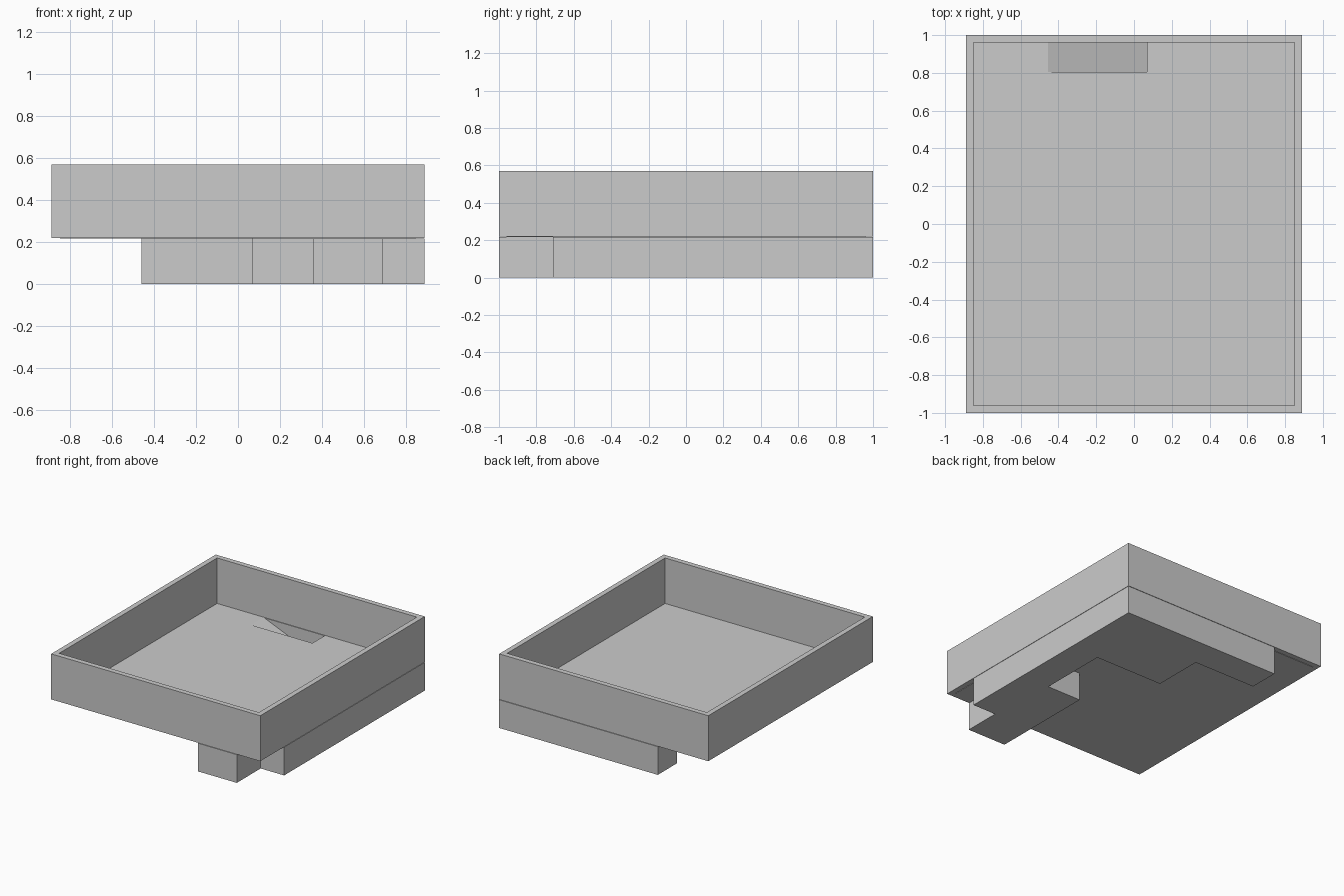
import bpy, bmesh

if "Cube" in bpy.data.objects:
    bpy.data.objects.remove(bpy.data.objects["Cube"])

W, D = 0.89, 1.0           # half width, half depth
MID, TOP = 0.22, 0.57      # upper floor level, rim height
T = 0.04                   # wall thickness
SLAB = 0.003               # floor sheet thickness


def finish(name, bm):
    bmesh.ops.recalc_face_normals(bm, faces=bm.faces)
    mesh = bpy.data.meshes.new(name)
    bm.to_mesh(mesh)
    bm.free()
    obj = bpy.data.objects.new(name, mesh)
    bpy.context.collection.objects.link(obj)


def inset(poly, thick):
    """Offset a right-angled counter-clockwise outline inward, edge by edge."""
    n = len(poly)
    normals = []
    for i in range(n):
        (x0, y0), (x1, y1) = poly[i], poly[(i + 1) % n]
        length = abs(x1 - x0) + abs(y1 - y0)
        normals.append(((y0 - y1) / length * thick[i], (x1 - x0) / length * thick[i]))
    return [(poly[i][0] + normals[i - 1][0] + normals[i][0],
             poly[i][1] + normals[i - 1][1] + normals[i][1]) for i in range(n)]


def walls(name, outer, inner, z0, z1):
    bm = bmesh.new()
    loops = [[bm.verts.new((x, y, z)) for x, y in poly]
             for poly, z in ((outer, z0), (outer, z1), (inner, z1), (inner, z0))]
    n = len(outer)
    for k in range(4):
        a, b = loops[k], loops[(k + 1) % 4]
        for i in range(n):
            j = (i + 1) % n
            bm.faces.new((a[i], a[j], b[j], b[i]))
    finish(name, bm)


def slab(name, poly, z0, z1):
    bm = bmesh.new()
    face = bm.faces.new([bm.verts.new((x, y, z0)) for x, y in poly])
    ext = bmesh.ops.extrude_face_region(bm, geom=[face], use_keep_orig=True)
    for v in ext["geom"]:
        if isinstance(v, bmesh.types.BMVert):
            v.co.z = z1
    finish(name, bm)


# Upper storey walls
rect = [(-W, -D), (W, -D), (W, D), (-W, D)]
rect_in = inset(rect, [T] * 4)
walls("upper_walls", rect, rect_in, MID, TOP)

# Lower storey: stepped footprint, with a thin end wall behind the ramp
xs, xe = -0.46, 0.07       # ramp start and end
lower = [(xs, D), (xs, 0.765), (xe, 0.765), (xe, 0.37), (0.65, 0.37), (0.65, -0.17),
         (0.36, -0.17), (0.36, -D), (0.69, -D), (0.69, -0.71), (W, -0.71), (W, D)]
lower_in = inset(lower, [0.004] + [T] * 11)
walls("lower_walls", lower, lower_in, 0, MID - SLAB)
slab("lower_floor", lower_in, 0, SLAB)

# Upper floor with a stairwell notch against the back wall
yb, yf = D - T, 0.765 + T
x0 = xs + 0.004
slab("upper_floor", rect_in[:3] + [(xe, yb), (xe, yf), (x0, yf), (x0, yb), rect_in[3]],
     MID - SLAB, MID)

# Ramp down into the lower storey
bm = bmesh.new()
bm.faces.new([bm.verts.new(p) for p in
              ((x0, yf, MID), (xe, yf, SLAB), (xe, yb, SLAB), (x0, yb, MID))])
finish("ramp", bm)
